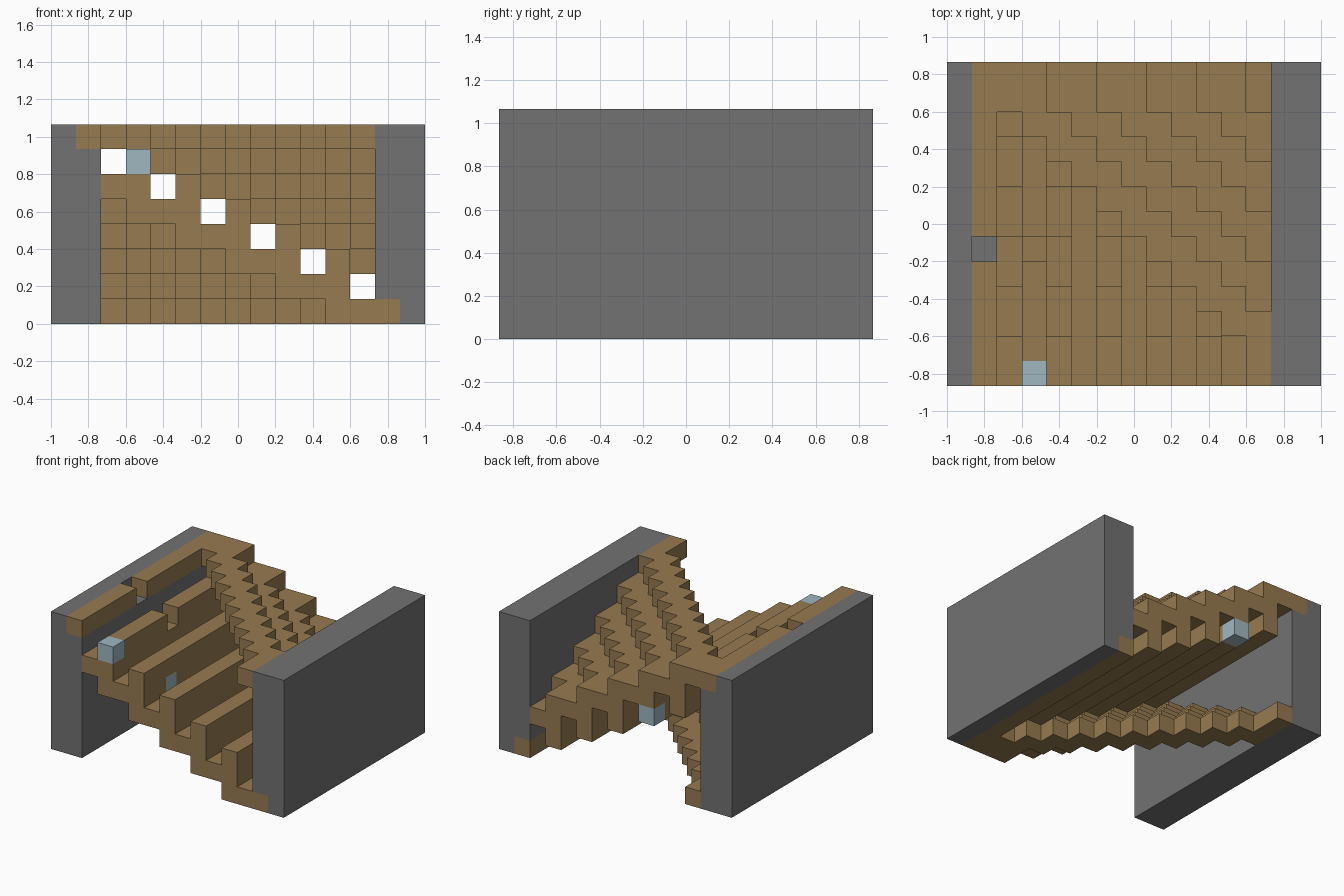
import bpy
import bmesh
from mathutils import Matrix, Vector

cube = bpy.data.objects.get("Cube")
if cube:
    bpy.data.objects.remove(cube, do_unlink=True)

# The model sits on a block grid: NX by NY by NZ unit blocks
NX, NY, NZ = 15, 13, 8
U = 2 / NX


def material(name, rgb):
    m = bpy.data.materials.new(name)
    m.use_nodes = True
    m.diffuse_color = (*rgb, 1)
    m.node_tree.nodes["Principled BSDF"].inputs["Base Color"].default_value = (*rgb, 1)
    return m


WOOD = material("wood brown", (0.305, 0.197, 0.08))
STONE = material("stone grey", (0.168, 0.168, 0.168))
ICE = material("pale blue", (0.35, 0.475, 0.525))


def build(name, mat, boxes):
    """One object from boxes given as (low corner, high corner) in blocks."""
    bm = bmesh.new()
    for lo, hi in boxes:
        a, b = Vector(lo), Vector(hi)
        centre = (a + b) / 2 - Vector((NX / 2, NY / 2, 0))
        bmesh.ops.create_cube(bm, size=1, matrix=Matrix.Translation(centre * U)
                              @ Matrix.Diagonal((*((b - a) * U), 1)))
    mesh = bpy.data.meshes.new(name)
    bm.to_mesh(mesh)
    bm.free()
    mesh.materials.append(mat)
    obj = bpy.data.objects.new(name, mesh)
    bpy.context.collection.objects.link(obj)
    return obj


def flip(box):
    """Point reflection of a box through the centre of the grid."""
    lo, hi = box
    size = (NX, NY, NZ)
    return (tuple(s - h for s, h in zip(size, hi)),
            tuple(s - l for s, l in zip(size, lo)))


def bar(i, k, gaps=()):
    """Full depth row of blocks at column i and layer k, broken at the gaps."""
    boxes, start = [], 0
    for stop in sorted(gaps) + [NY]:
        if stop > start:
            boxes.append(((i, start, k), (i + 1, stop, k + 1)))
        start = stop + 1
    return boxes


# Side walls, each with an inner corner left out for a wooden rail
wall = [((0, 0, 0), (1, NY, NZ)), ((1, 0, 0), (2, NY, NZ - 1))]
build("right_wall", STONE, wall)
build("left_wall", STONE, [flip(b) for b in wall])
build("upper_rail", WOOD, bar(1, NZ - 1, [5]))
build("lower_rail", WOOD, bar(NX - 2, 0))

# Rising steps per column, and the same steps reflected to hang below
steps = []
for i in range(2, NX - 2):
    y0, y1 = (11 if i % 2 == 0 else 10), NY
    for k in range((17 - i) // 2, NZ):
        if y0 == 1:
            y0 = 0
        steps.append(((i, y0, k), (i + 1, y1, k + 1)))
        y0, y1 = y0 - 2, y0
build("upper_steps", WOOD, steps)
build("lower_steps", WOOD, [flip(b) for b in steps])

# Double bars between the channels, with blue blocks set into them
blue = [(3, 0, 6), (5, 2, 4), (5, 12, 4)]
notches = [(3, 5, 6)]
for n, i in enumerate(range(3, NX - 2, 2)):
    boxes = []
    for k in ((13 - i) // 2, (15 - i) // 2):
        boxes += bar(i, k, [c[1] for c in blue + notches if (c[0], c[2]) == (i, k)])
    build(f"channel_bar_{n + 1}", WOOD, boxes)
for n, c in enumerate(blue):
    build(f"blue_block_{n + 1}", ICE, [(c, tuple(v + 1 for v in c))])
